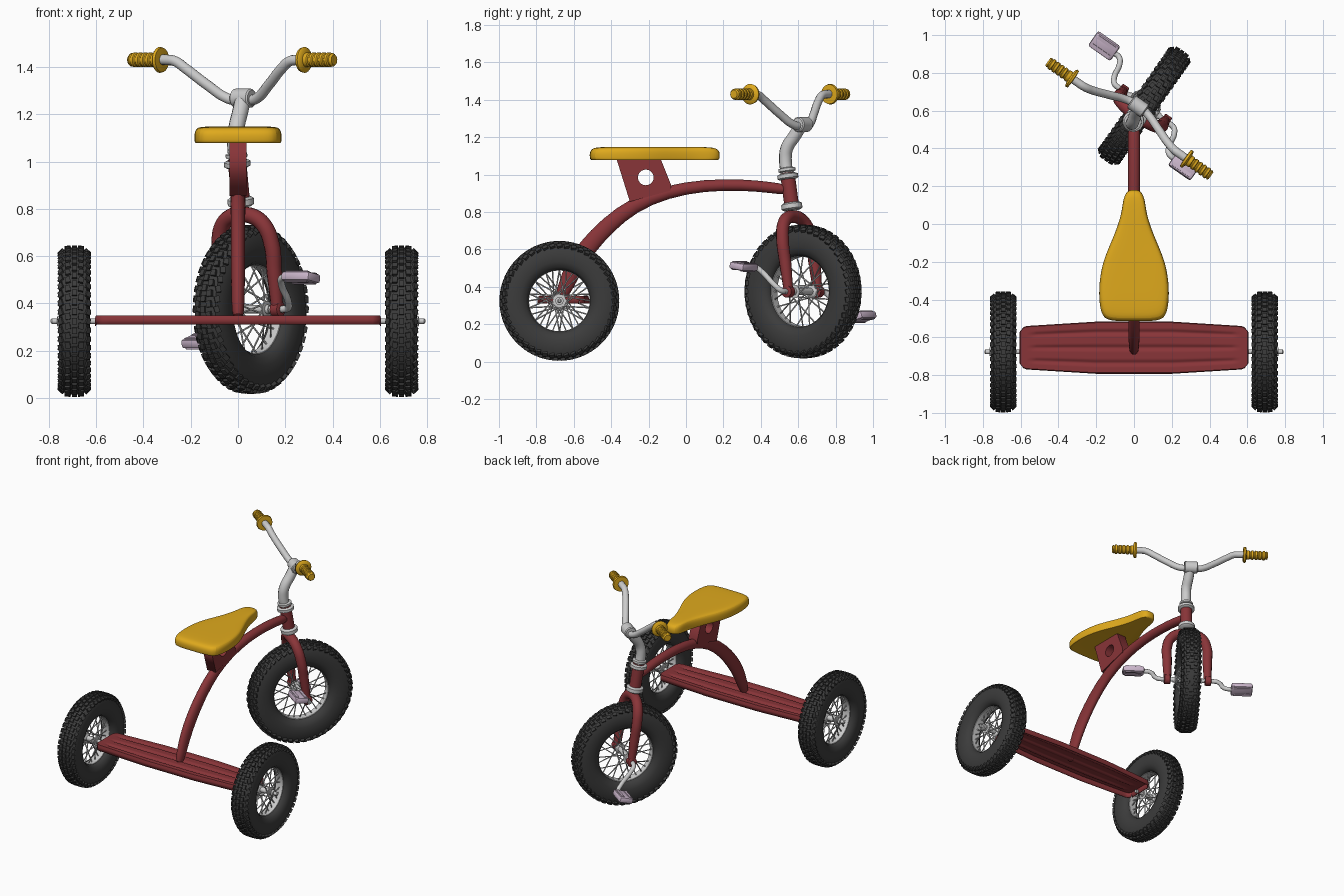
import bpy, bmesh, math
from mathutils import Matrix, Vector

if "Cube" in bpy.data.objects:
    bpy.data.objects.remove(bpy.data.objects["Cube"])

def material(name, rgb):
    m = bpy.data.materials.new(name)
    m.diffuse_color = (*rgb, 1)
    m.use_nodes = True
    m.node_tree.nodes["Principled BSDF"].inputs["Base Color"].default_value = m.diffuse_color
    return m

RED = material("red", (.25, .035, .04))
YELLOW = material("yellow", (.74, .40, .012))
RUBBER = material("rubber", (.045, .045, .045))
PINK = material("pedal_pink", (.6, .47, .6))
T, I = Matrix.Translation, Matrix.Identity(4)

def add(name, data, mat, M):
    ob = bpy.data.objects.new(name, data)
    bpy.context.collection.objects.link(ob)
    ob.matrix_world = M
    if mat:
        data.materials.append(mat)
    return ob

def finish(name, bm, mat, M):
    bmesh.ops.recalc_face_normals(bm, faces=bm.faces)
    me = bpy.data.meshes.new(name)
    bm.to_mesh(me)
    bm.free()
    return add(name, me, mat, M)

def loft(name, rings, mat=None, M=I, wrap=True, caps=True, loop=False):
    bm = bmesh.new()
    vs = [[bm.verts.new(p) for p in r] for r in rings]
    n = len(rings[0])
    for a, b in zip(vs, vs[1:] + (vs[:1] if loop else [])):
        for i in range(n if wrap else n - 1):
            j = (i + 1) % n
            bm.faces.new((a[i], a[j], b[j], b[i]))
    if caps:
        bm.faces.new(vs[0])
        bm.faces.new(vs[-1])
    return finish(name, bm, mat, M)

def lathe(name, profile, mat=None, M=I, n=32, loop=False):
    # profile of (x, radius) spun around the local x axis
    rings = [[(x, r * math.cos(2 * math.pi * i / n), r * math.sin(2 * math.pi * i / n))
              for i in range(n)] for x, r in profile]
    return loft(name, rings, mat, M, caps=not loop, loop=loop)

def tube(name, pts, r, mat=None, M=I, scale=None):
    cu = bpy.data.curves.new(name, 'CURVE')
    cu.dimensions, cu.bevel_depth, cu.bevel_resolution = '3D', r, 4
    cu.use_fill_caps, cu.resolution_u = True, 8
    sp = cu.splines.new('BEZIER')
    sp.bezier_points.add(len(pts) - 1)
    for i, (b, p) in enumerate(zip(sp.bezier_points, pts)):
        b.co = p
        b.handle_left_type = b.handle_right_type = 'AUTO'
        b.radius = scale[i] if scale else 1
    return add(name, cu, mat, M)

def mirrored(half):
    return [(-x, y, z) for x, y, z in reversed(half)] + list(half)

def wheel(name, R, ri, w, hub, M):
    d = R - .008 - ri
    half = [(.45, 0), (.8, .1), (.97, .3), (1, .5), (.96, .74), (.78, .92), (.3, 1)]
    prof = [(-w * a, ri + d * b) for a, b in half] + [(w * a, ri + d * b) for a, b in half[::-1]]
    lathe(name + "_tire", prof, RUBBER, M, 64, True)
    # tread blocks
    bm, n = bmesh.new(), 48
    for row, rad, tilt in ((-.84, R - .025, -.75), (-.42, R - .008, -.1), (0, R - .007, 0),
                           (.42, R - .008, .1), (.84, R - .025, .75)):
        for i in range(n):
            a = 2 * math.pi * (i + (.5 if abs(row) == .42 else 0)) / n
            m = (Matrix.Rotation(a, 4, 'X') @ T((w * row, 0, rad)) @ Matrix.Rotation(tilt, 4, 'Y')
                 @ Matrix.Rotation(.35 * row, 4, 'Z') @ Matrix.Diagonal((w * .33, .027, .016, 1)))
            bmesh.ops.create_cube(bm, size=1, matrix=m)
    finish(name + "_tread", bm, RUBBER, M)
    # rim and hub
    lathe(name + "_rim", [(-.45 * w, ri + .004), (-.4 * w, ri - .003), (.4 * w, ri - .003),
                          (.45 * w, ri + .004)], None, M, 48, True)
    f = hub * .8
    lathe(name + "_hub", [(-hub, .018), (-f - .006, .02), (-f - .005, .036), (-f, .036), (-f + .01, .018),
                          (f - .01, .018), (f, .036), (f + .005, .036), (f + .006, .02), (hub, .018)],
          None, M, 24)
    # crossed spokes
    bm = bmesh.new()
    for i in range(28):
        a, s = 2 * math.pi * i / 28, 1 if i % 2 else -1
        b = a + (.9 if i % 4 < 2 else -.9)
        p = Vector((s * f, .032 * math.cos(b), .032 * math.sin(b)))
        q = Vector((0, ri * math.cos(a), ri * math.sin(a)))
        m = T((p + q) / 2) @ (q - p).to_track_quat('Z', 'Y').to_matrix().to_4x4()
        bmesh.ops.create_cone(bm, segments=6, radius1=.0038, radius2=.0038, depth=(q - p).length, matrix=m)
    finish(name + "_spokes", bm, None, M)

# rear wheels with axle stubs
for s, side in ((-1, "left"), (1, "right")):
    M = T((s * .692, -.677, .325)) @ Matrix.Rotation(0 if s > 0 else math.pi, 4, 'Z')
    wheel("rear_wheel_" + side, .319, .165, .066, .05, M)
    lathe("rear_axle_" + side, [(-.11, .012), (.058, .012), (.058, .022), (.072, .022), (.073, .012),
                                (.095, .012), (.1, .006)], None, M, 16)

# rear step: ribbed pressed tray, hollow below
def step_section(x, flat=None):
    a = abs(x)
    h = .138 - .025 * max(0, (a - .2) / .4) - .03 * max(0, (a - .57) / .035) ** 2
    pts = [(x, -.655 - h, .31), (x, -.655 - h, .335)]
    for i in range(41):
        v = -.96 + 1.92 * i / 40
        dip = .009 * max(0, math.cos(v * math.pi * 3.4)) ** 2 * (a < .53 and abs(v) < .75)
        pts.append((x, -.655 + v * h, .35 - dip))
    pts += [(x, -.655 + h, .335), (x, -.655 + h, .31)]
    return [(px, y, flat if flat else z) for px, y, z in pts]

xs = [-.605, -.60, -.585, -.57, -.545, -.515, -.4, -.2, 0, .2, .4, .515, .545, .57, .585, .60, .605]
step = loft("rear_step", [step_section(-.605, .31), step_section(-.605, .338)] + [step_section(x) for x in xs[1:-1]]
            + [step_section(.605, .338), step_section(.605, .31)], RED, wrap=False, caps=False)
mod = step.modifiers.new("thickness", 'SOLIDIFY')
mod.thickness = .006

# arched main frame tube, deeper toward the back
path = [(-.675, .33, .024, .03), (-.645, .40, .028, .042), (-.60, .505, .03, .05), (-.53, .61, .031, .05),
        (-.42, .73, .031, .046), (-.28, .84, .032, .041), (-.1, .91, .032, .035), (.1, .944, .032, .032),
        (.3, .946, .032, .031), (.45, .932, .032, .03), (.55, .917, .032, .03)]
rings = []
for i, (y, z, rx, rn) in enumerate(path):
    p, q = path[max(i - 1, 0)], path[min(i + 1, len(path) - 1)]
    t = Vector((q[0] - p[0], q[1] - p[1])).normalized()
    rings.append([(rx * math.cos(a), y - t.y * rn * math.sin(a), z + t.x * rn * math.sin(a))
                  for a in (2 * math.pi * k / 16 for k in range(16))])
frame = loft("frame_tube", rings, RED)
frame.modifiers.new("smooth", 'SUBSURF').levels = 1

# seat bracket with round hole
cu = bpy.data.curves.new("seat_bracket", 'CURVE')
cu.dimensions, cu.fill_mode, cu.extrude = '2D', 'BOTH', .035
hole = [(-.215 + .042 * math.cos(k * math.pi / 12), .985 + .042 * math.sin(k * math.pi / 12)) for k in range(24)]
for pts in ([(-.375, 1.095), (-.14, 1.095), (-.08, .945), (-.08, .915), (-.3, .855)], hole):
    sp = cu.splines.new('POLY')
    sp.points.add(len(pts) - 1)
    sp.use_cyclic_u = True
    for b, p in zip(sp.points, pts):
        b.co = (*p, 0, 1)
add("seat_bracket", cu, RED, Matrix(((0, 0, 1, 0), (1, 0, 0, 0), (0, 1, 0, 0), (0, 0, 0, 1))))

# seat
side = [(.035, .178), (.056, .14), (.064, .07), (.082, 0), (.122, -.1), (.166, -.2), (.186, -.32),
        (.184, -.42), (.168, -.495), (.12, -.515)]
outline = [(0, .182)] + side + [(0, -.515)] + [(-x, y) for x, y in side[::-1]]
rings = [[(x * s, -.2 + (y + .2) * s, z) for x, y in outline] for s, z in
         ((.5, 1.083), (.9, 1.08), (.99, 1.075), (1, 1.095), (1, 1.12), (.96, 1.14), (.85, 1.148), (.4, 1.149))]
loft("seat", rings, YELLOW).modifiers.new("smooth", 'SUBSURF').levels = 2

# steering assembly: local x across, y forward, z up, turned 35 degrees
S = T((-.004, .543, 0)) @ Matrix.Rotation(math.radians(-35), 4, 'Z')
def head(z):
    # spot on the raked head axis, with local x pointing up along it
    return S @ T((0, (1 - z) * .163, z)) @ Matrix.Rotation(math.atan(.163), 4, 'X') @ Matrix.Rotation(-math.pi / 2, 4, 'Y')

lathe("head_tube", [(-.1, .039), (.1, .039)], RED, head(.91))
for i, (z, r, h) in enumerate(((1.025, .046, .012), (.99, .056, .016), (.83, .056, .02))):
    lathe("head_ring_%d" % i, [(-h, r - .012), (-h * .6, r), (h * .6, r), (h, r - .012)], None, head(z))
tube("stem", [(0, 0, .99), (0, -.014, 1.08), (0, -.005, 1.14), (-.012, .04, 1.21), (-.022, .078, 1.27)],
     .034, None, S)
B = S @ T((-.025, 0, 0))
lathe("stem_clamp", [(-.046, .034), (-.04, .04), (.04, .04), (.046, .034)], None, B @ T((0, .08, 1.268)))
bar = [(.04, .08, 1.26), (.075, .073, 1.267), (.16, .042, 1.325), (.25, .01, 1.395), (.295, .001, 1.424),
       (.34, 0, 1.43), (.42, 0, 1.43), (.5, 0, 1.43)]
tube("handlebar", mirrored(bar), .022, None, B)

# ribbed grips with flange
grip = [(-.01, .026), (-.008, .052), (.004, .055), (.01, .05), (.014, .031)]
for k in range(5):
    grip += [(.02 + k * .026, .031), (.032 + k * .026, .031), (.036 + k * .026, .026), (.042 + k * .026, .026)]
grip += [(.148, .029), (.157, .022)]
# fork
fork = [(0, .033, .775), (.055, .037, .768), (.105, .046, .732), (.135, .062, .65), (.136, .08, .53), (.136, .1, .385)]
tube("fork", mirrored(fork[1:])[:5] + fork, .034, RED, S, [.75, .95, 1, 1, 1, 1, 1, 1, 1, .95, .75])

# front wheel, cranks and pedals
W = S @ T((0, .101, .375))
wheel("front_wheel", .356, .19, .066, .1, W)
lathe("crank_axle", [(-.18, .014), (.18, .014)], None, W, 16)
for s, side in ((-1, "left"), (1, "right")):
    lathe("grip_" + side, grip, YELLOW, B @ T((s * .37, 0, 1.43)) @ Matrix.Rotation(0 if s > 0 else math.pi, 4, 'Z'), 24)
    lathe("fork_end_" + side, [(-.022, .026), (-.018, .032), (.018, .032), (.022, .026)], RED, W @ T((s * .138, 0, 0)), 20)
    C = W @ Matrix.Rotation(0 if s > 0 else math.pi, 4, 'X') @ Matrix.Diagonal((s, 1, 1, 1))
    tube("crank_" + side, [(.16, 0, 0), (.195, -.005, .005), (.215, -.03, .03), (.235, -.11, .11),
                           (.255, -.134, .132), (.29, -.138, .135), (.4, -.138, .135)], .015, None, C)
    bm = bmesh.new()
    bmesh.ops.create_cube(bm, size=1, matrix=Matrix.Diagonal((.145, .095, .04, 1)))
    bmesh.ops.bevel(bm, geom=bm.edges[:], offset=.012, segments=2, affect='EDGES', profile=.5)
    for k in (-1, 1):
        for z in (-1, 1):
            bmesh.ops.create_cube(bm, size=1, matrix=T((0, k * .028, z * .02)) @ Matrix.Diagonal((.11, .02, .008, 1)))
    finish("pedal_" + side, bm, PINK, W @ T((s * .355, s * -.138, s * .135))
           @ Matrix.Rotation(-.15 if s > 0 else .3, 4, 'X'))

# smooth shading with sharp edges kept
bpy.ops.object.select_all(action='DESELECT')
for ob in bpy.data.objects:
    if ob.type == 'MESH':
        ob.select_set(True)
        bpy.context.view_layer.objects.active = ob
bpy.ops.object.shade_smooth_by_angle(angle=math.radians(40))
